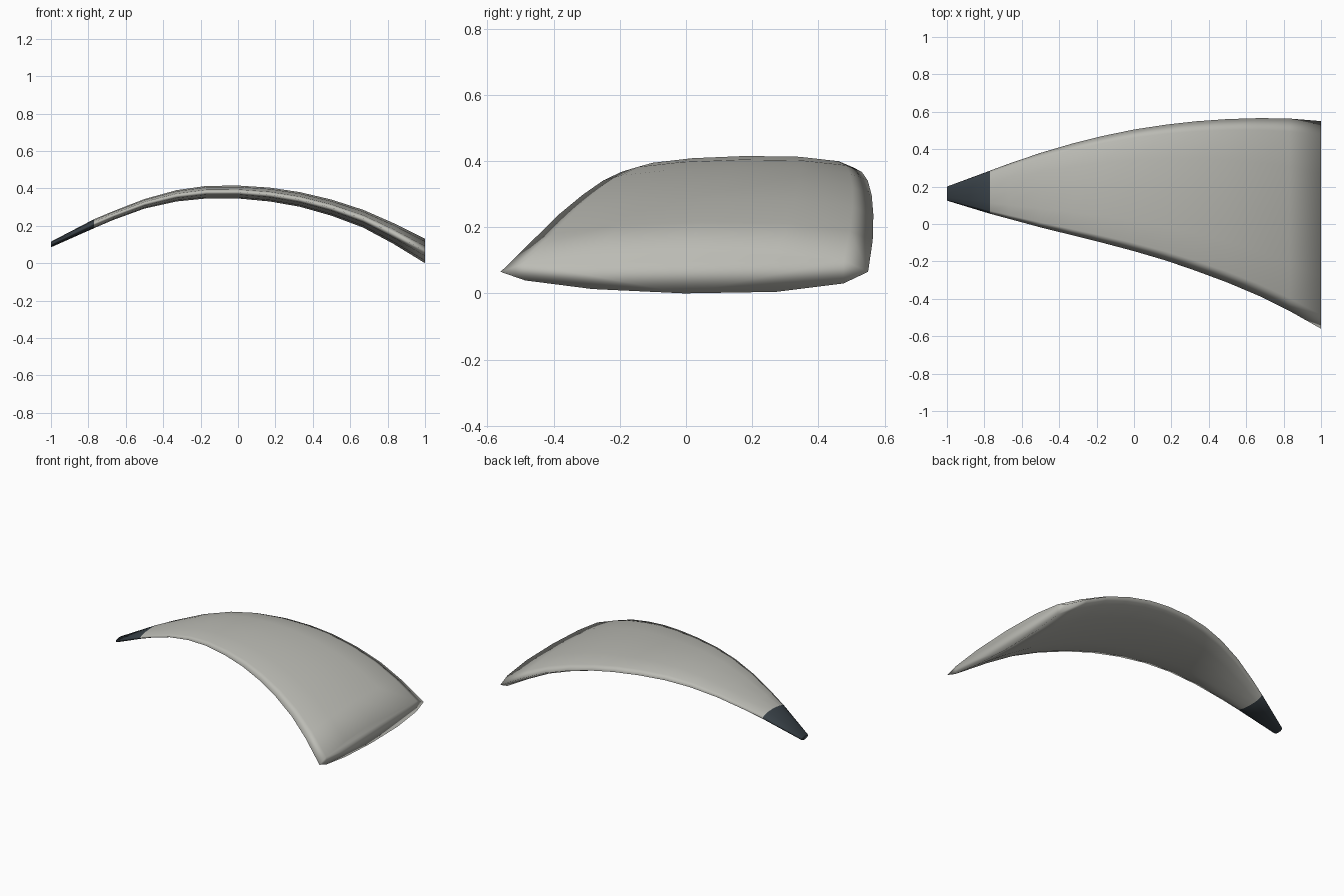
import bpy, bmesh, math

if "Cube" in bpy.data.objects:
    bpy.data.objects.remove(bpy.data.objects["Cube"])


def material(name, rgb):
    m = bpy.data.materials.new(name)
    m.diffuse_color = (*rgb, 1)
    m.use_nodes = True
    m.node_tree.nodes["Principled BSDF"].inputs["Base Color"].default_value = m.diffuse_color
    return m


light = material("warm_grey", (0.50, 0.50, 0.46))
dark = material("dark_slate", (0.042, 0.055, 0.066))

# Stations: x, front edge y, back edge y, bottom z, top z
stations = [
    (-1.00, 0.125, 0.200, 0.085, 0.115),
    (-0.77, 0.055, 0.285, 0.187, 0.235),
    (-0.67, 0.028, 0.322, 0.230, 0.277),
    (-0.50, -0.018, 0.380, 0.292, 0.343),
    (-0.33, -0.060, 0.430, 0.330, 0.390),
    (-0.17, -0.100, 0.470, 0.346, 0.413),
    (0.00, -0.145, 0.505, 0.346, 0.415),
    (0.17, -0.195, 0.531, 0.330, 0.404),
    (0.33, -0.250, 0.549, 0.302, 0.380),
    (0.50, -0.313, 0.561, 0.254, 0.340),
    (0.67, -0.385, 0.566, 0.190, 0.285),
    (0.83, -0.464, 0.564, 0.104, 0.215),
    (1.00, -0.560, 0.550, 0.000, 0.130),
]

# Lens section: height as a share of half thickness, front to back
heights = [0, 0.40, 0.80, 1, 0.93, 0.54, 0]
section = [(-math.cos(math.pi * i / 6), h) for i, h in enumerate(heights)]
section += [(y, -h) for y, h in section[5:0:-1]]

bm = bmesh.new()
rings = []
for x, front, back, low, high in stations:
    rings.append([bm.verts.new((x, (front + back) / 2 + u * (back - front) / 2,
                                (low + high) / 2 + v * (high - low) / 2))
                  for u, v in section])

# Skin between stations, with closed ends
n = len(section)
for a, b in zip(rings, rings[1:]):
    for i in range(n):
        j = (i + 1) % n
        bm.faces.new((a[i], a[j], b[j], b[i]))
bm.faces.new(rings[0])
bm.faces.new(rings[-1])
bmesh.ops.recalc_face_normals(bm, faces=bm.faces[:])

# Dark tip, smooth shading throughout
for f in bm.faces:
    f.smooth = True
    f.material_index = int(f.calc_center_median().x < -0.77)

mesh = bpy.data.meshes.new("wing_blade")
bm.to_mesh(mesh)
bm.free()
mesh.materials.append(light)
mesh.materials.append(dark)
bpy.context.collection.objects.link(bpy.data.objects.new("wing_blade", mesh))
